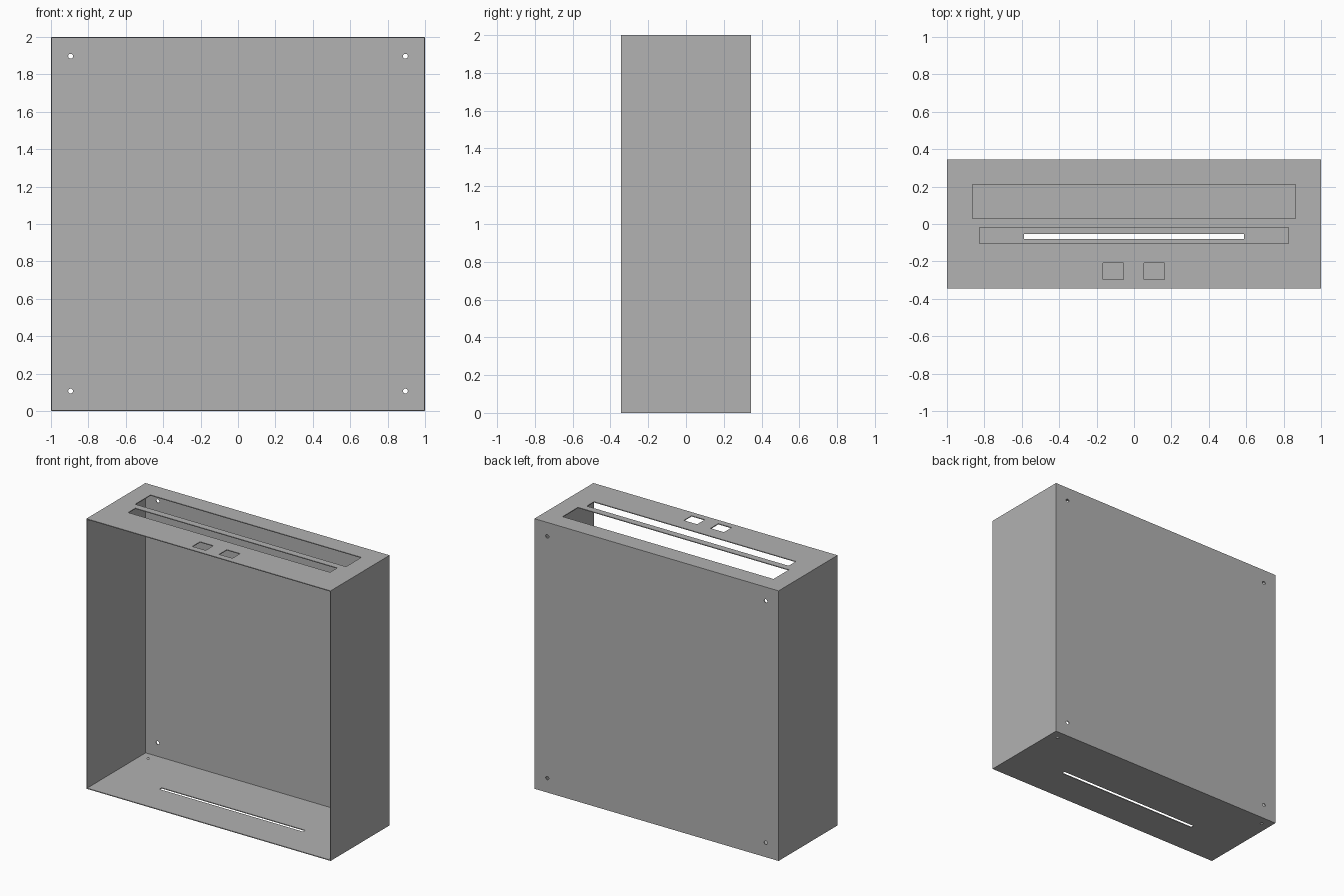
import bpy, bmesh, math
from mathutils import Matrix, Vector

default = bpy.data.objects.get("Cube")
if default:
    bpy.data.objects.remove(default, do_unlink=True)

DEPTH, HEIGHT, WALL = 0.69, 2.0, 0.006

grey = bpy.data.materials.new("sheet_grey")
grey.use_nodes = True
colour = (0.445, 0.445, 0.445, 1)
grey.diffuse_color = colour
grey.node_tree.nodes["Principled BSDF"].inputs["Base Color"].default_value = colour


def new_object(name, bm):
    mesh = bpy.data.meshes.new(name)
    bm.to_mesh(mesh)
    bm.free()
    mesh.materials.append(grey)
    obj = bpy.data.objects.new(name, mesh)
    bpy.context.collection.objects.link(obj)
    return obj


def add_box(bm, x0, x1, y0, y1, z0, z1):
    centre = Vector((x0 + x1, y0 + y1, z0 + z1)) / 2
    size = Matrix.Diagonal((x1 - x0, y1 - y0, z1 - z0, 1))
    bmesh.ops.create_cube(bm, size=1, matrix=Matrix.Translation(centre) @ size)


def add_drill(bm, centre, radius, turn=Matrix()):
    bmesh.ops.create_cone(bm, cap_ends=True, segments=20, radius1=radius, radius2=radius,
                          depth=0.06, matrix=Matrix.Translation(centre) @ turn)


# Thin sheet case, open at the front
bm = bmesh.new()
add_box(bm, -1, 1, -DEPTH / 2, DEPTH / 2, 0, HEIGHT)
front = [f for f in bm.faces if f.normal.y < -0.5]
bmesh.ops.delete(bm, geom=front, context="FACES_ONLY")
case = new_object("case", bm)
shell = case.modifiers.new("wall_thickness", "SOLIDIFY")
shell.thickness, shell.offset, shell.use_even_offset = WALL, -1, True

# Openings: two long top slots, two small top windows, one floor slot
bm = bmesh.new()
for x0, x1, y0, y1 in ((-0.864, 0.864, 0.03, 0.21), (-0.827, 0.827, -0.105, -0.02),
                       (-0.165, -0.056, -0.298, -0.208), (0.054, 0.163, -0.298, -0.208)):
    add_box(bm, x0, x1, y0, y1, HEIGHT - 0.03, HEIGHT + 0.03)
add_box(bm, -0.588, 0.588, -0.08, -0.053, -0.03, 0.03)

# Mounting holes in the back corners and the rear of the floor
across = Matrix.Rotation(math.pi / 2, 4, "X")
for side in (-1, 1):
    for z in (0.107, 1.897):
        add_drill(bm, (side * 0.895, DEPTH / 2, z), 0.013, across)
    add_drill(bm, (side * 0.93, 0.278, 0), 0.01)
cutter = new_object("hole_cutter", bm)
cutter.hide_render = True

cut = case.modifiers.new("openings", "BOOLEAN")
cut.operation, cut.solver, cut.object = "DIFFERENCE", "EXACT", cutter

# Bake the modifiers and drop the cutter
bpy.ops.object.select_all(action="DESELECT")
case.select_set(True)
bpy.context.view_layer.objects.active = case
for name in ("wall_thickness", "openings"):
    bpy.ops.object.modifier_apply(modifier=name)
bpy.data.objects.remove(cutter, do_unlink=True)
bpy.ops.object.shade_smooth_by_angle(angle=math.radians(30))
